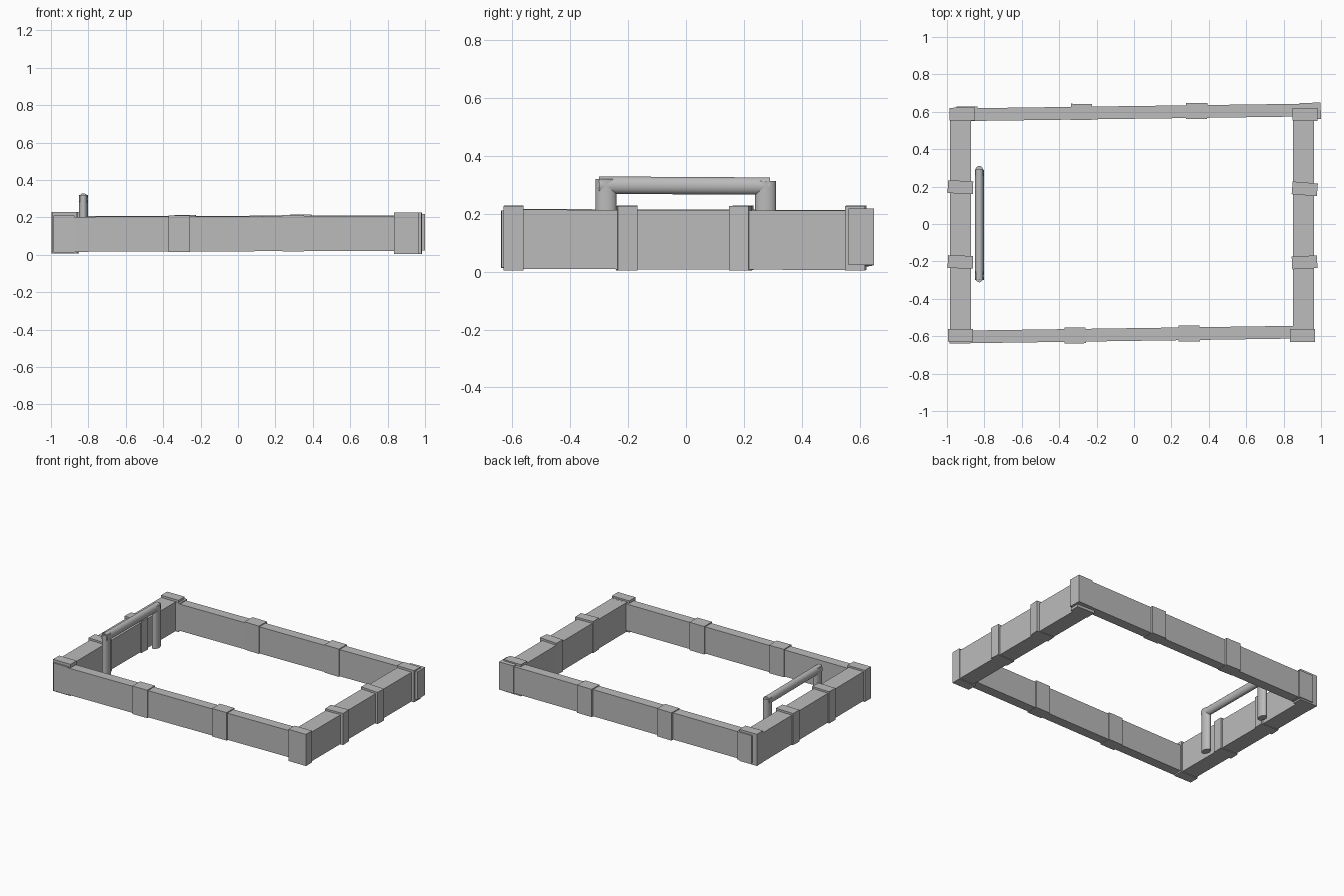
import bpy, math

grey = bpy.data.materials.new("plain grey")
grey.diffuse_color = (0.5, 0.5, 0.5, 1)


def box(name, center, size, yaw=0.0, pitch_x=0.0, pitch_y=0.0):
    bpy.ops.mesh.primitive_cube_add(size=1, location=center, rotation=(pitch_x, pitch_y, yaw))
    ob = bpy.context.object
    ob.name = name
    ob.scale = size
    ob.data.materials.append(grey)
    return ob


def rod(name, center, radii, length, rotation=(0, 0, 0)):
    bpy.ops.mesh.primitive_cylinder_add(vertices=24, radius=1, depth=1, location=center, rotation=rotation)
    ob = bpy.context.object
    ob.name = name
    ob.scale = (radii[0], radii[1], length)
    ob.data.materials.append(grey)
    bpy.ops.object.shade_smooth_by_angle(angle=math.radians(40))


# Long walls, very slightly skewed
box("front_wall", (-0.015, -0.591, 0.112), (1.88, 0.068, 0.187), 0.0144, 0, -0.003)
box("back_wall", (0.025, 0.597, 0.115), (1.86, 0.068, 0.187), 0.0135, 0, -0.003)

# Short walls
box("left_wall", (-0.928, -0.01, 0.112), (0.114, 1.22, 0.205), 0, -0.003)
box("right_wall", (0.906, -0.005, 0.110), (0.114, 1.22, 0.205), 0, -0.003)

# Straps on the long walls: x, y, depth, yaw
for x, y, d, yaw in ((-0.93, -0.602, 0.074, -0.01), (-0.315, -0.596, 0.085, 0.02),
                     (0.295, -0.585, 0.086, 0.01), (0.905, -0.588, 0.076, 0.0)):
    box("front_wall_strap", (x, y, 0.114 + 0.003 * x), (0.113, d, 0.196), yaw)
for x, y, d, yaw in ((-0.893, 0.59, 0.078, 0.01), (-0.282, 0.599, 0.086, -0.02),
                     (0.335, 0.604, 0.086, -0.01), (0.942, 0.604, 0.088, 0.02)):
    box("back_wall_strap", (x, y, 0.117 + 0.003 * x), (0.113, d, 0.195), yaw)

# Straps on the short walls: y, yaw
for y, yaw in ((-0.595, 0.0), (-0.203, -0.03), (0.197, -0.04), (0.588, 0.01)):
    x = -0.918 if y > 0.5 else -0.928
    box("left_wall_strap", (x, y, 0.117), (0.135, 0.068, 0.222), yaw)
for x, y, yaw in ((0.901, -0.596, 0.0), (0.912, -0.205, 0.05),
                  (0.913, 0.188, -0.08), (0.915, 0.585, -0.02)):
    box("right_wall_strap", (x, y, 0.115), (0.135, 0.068, 0.222), yaw)

# Handle: two posts and a grip bar
for y, top in ((-0.276, 0.32), (0.275, 0.313)):
    rod("handle_post", (-0.827, y, (top + 0.015) / 2), (0.024, 0.036), top - 0.015)
rod("handle_bar", (-0.827, -0.005, 0.297), (0.024, 0.03), 0.59, (math.pi / 2 - 0.006, 0, 0))
